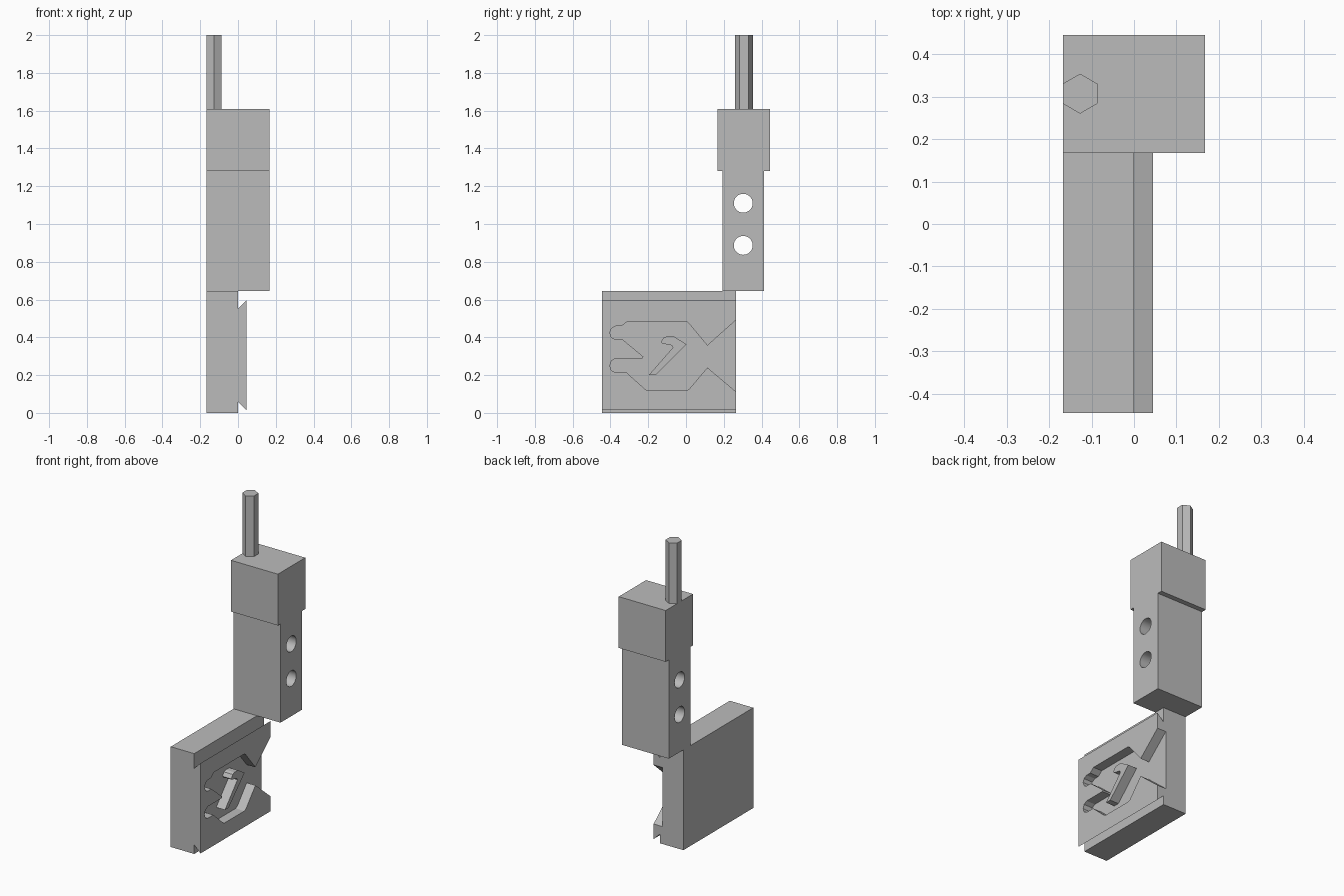
import bpy
import bmesh
import math
from mathutils import Vector

cube = bpy.data.objects.get("Cube")
if cube:
    bpy.data.objects.remove(cube, do_unlink=True)

grey = bpy.data.materials.new("plain_grey")
grey.use_nodes = True
colour = (0.5, 0.5, 0.5, 1)
grey.diffuse_color = colour
grey.node_tree.nodes["Principled BSDF"].inputs["Base Color"].default_value = colour


def prism(name, points, start, end, place):
    """Extrude a 2D outline; place(u, v, w) maps outline and depth to space."""
    bm = bmesh.new()
    face = bm.faces.new([bm.verts.new(place(u, v, start)) for u, v in points])
    grown = bmesh.ops.extrude_face_region(bm, geom=[face])["geom"]
    shift = Vector(place(0, 0, end)) - Vector(place(0, 0, start))
    bmesh.ops.translate(bm, vec=shift,
                        verts=[g for g in grown if isinstance(g, bmesh.types.BMVert)])
    bmesh.ops.recalc_face_normals(bm, faces=bm.faces)
    mesh = bpy.data.meshes.new(name)
    bm.to_mesh(mesh)
    bm.free()
    mesh.materials.append(grey)
    obj = bpy.data.objects.new(name, mesh)
    bpy.context.collection.objects.link(obj)
    return obj


def along_x(u, v, w):
    return (w, u, v)


def along_y(u, v, w):
    return (u, w, v)


def along_z(u, v, w):
    return (u, v, w)


def rect(u0, u1, v0, v1):
    return [(u0, v0), (u1, v0), (u1, v1), (u0, v1)]


def ring(u, v, radius, sides, turn=0):
    return [(u + radius * math.cos(turn + math.tau * i / sides),
             v + radius * math.sin(turn + math.tau * i / sides)) for i in range(sides)]


def cut(target, cutter):
    cutter.hide_render = True
    mod = target.modifiers.new("cut", 'BOOLEAN')
    mod.operation = 'DIFFERENCE'
    mod.solver = 'EXACT'
    mod.object = cutter
    bpy.ops.object.select_all(action='DESELECT')
    bpy.context.view_layer.objects.active = target
    target.select_set(True)
    bpy.ops.object.modifier_apply(modifier=mod.name)
    bpy.data.objects.remove(cutter, do_unlink=True)


SIDE = -0.167           # flush outer side
FLOOR, FACE = -0.017, 0.045   # pocket floor and front of dovetail

# Plate with dovetail rail along one side
plate_profile = [(SIDE, 0), (0, 0), (0, 0.058), (FACE, 0.015),
                 (FACE, 0.595), (0, 0.55), (0, 0.645), (SIDE, 0.645)]
plate = prism("dovetail_plate", plate_profile, -0.445, 0.265, along_y)

# Fish-shaped pocket, open at the tail
fish = [(0.3, 0.523), (0.265, 0.492), (0.113, 0.356), (0.014, 0.475), (0, 0.485),
        (-0.31, 0.485), (-0.34, 0.46), (-0.372, 0.46), (-0.395, 0.447),
        (-0.403, 0.425), (-0.395, 0.4), (-0.372, 0.388), (-0.335, 0.388),
        (-0.225, 0.297), (-0.23, 0.289), (-0.372, 0.289), (-0.395, 0.275),
        (-0.403, 0.25), (-0.395, 0.225), (-0.372, 0.213), (-0.314, 0.213),
        (-0.215, 0.124), (-0.2, 0.118), (0, 0.118), (0.016, 0.125),
        (0.113, 0.24), (0.265, 0.112), (0.3, 0.082)]
cut(plate, prism("pocket_cutter", fish, FLOOR, 0.1, along_x))

# Hooked fin standing in the pocket
fin = [(-0.197, 0.2), (-0.16, 0.2), (0.003, 0.363), (-0.065, 0.405), (-0.1, 0.405),
       (-0.118, 0.398), (-0.133, 0.375), (-0.125, 0.367), (-0.075, 0.357),
       (-0.07, 0.345)]
prism("raised_fin", fin, FLOOR - 0.01, FACE, along_x)

# Handle with two cross holes
handle = prism("handle_block", rect(SIDE, -SIDE, 0.193, 0.413), 0.645, 1.28, along_z)
for z in (0.887, 1.11):
    cut(handle, prism("hole_cutter", ring(0.303, z, 0.05, 40), -0.3, 0.3, along_x))
bpy.ops.object.select_all(action='DESELECT')
bpy.context.view_layer.objects.active = handle
handle.select_set(True)
bpy.ops.object.shade_smooth_by_angle(angle=math.radians(30))

# Wider head and hexagonal shank
prism("head_block", rect(SIDE, -SIDE, 0.167, 0.445), 1.28, 1.61, along_z)
prism("hex_shank", ring(-0.127, 0.307, 0.047, 6, math.pi / 6), 1.61, 2.0, along_z)
